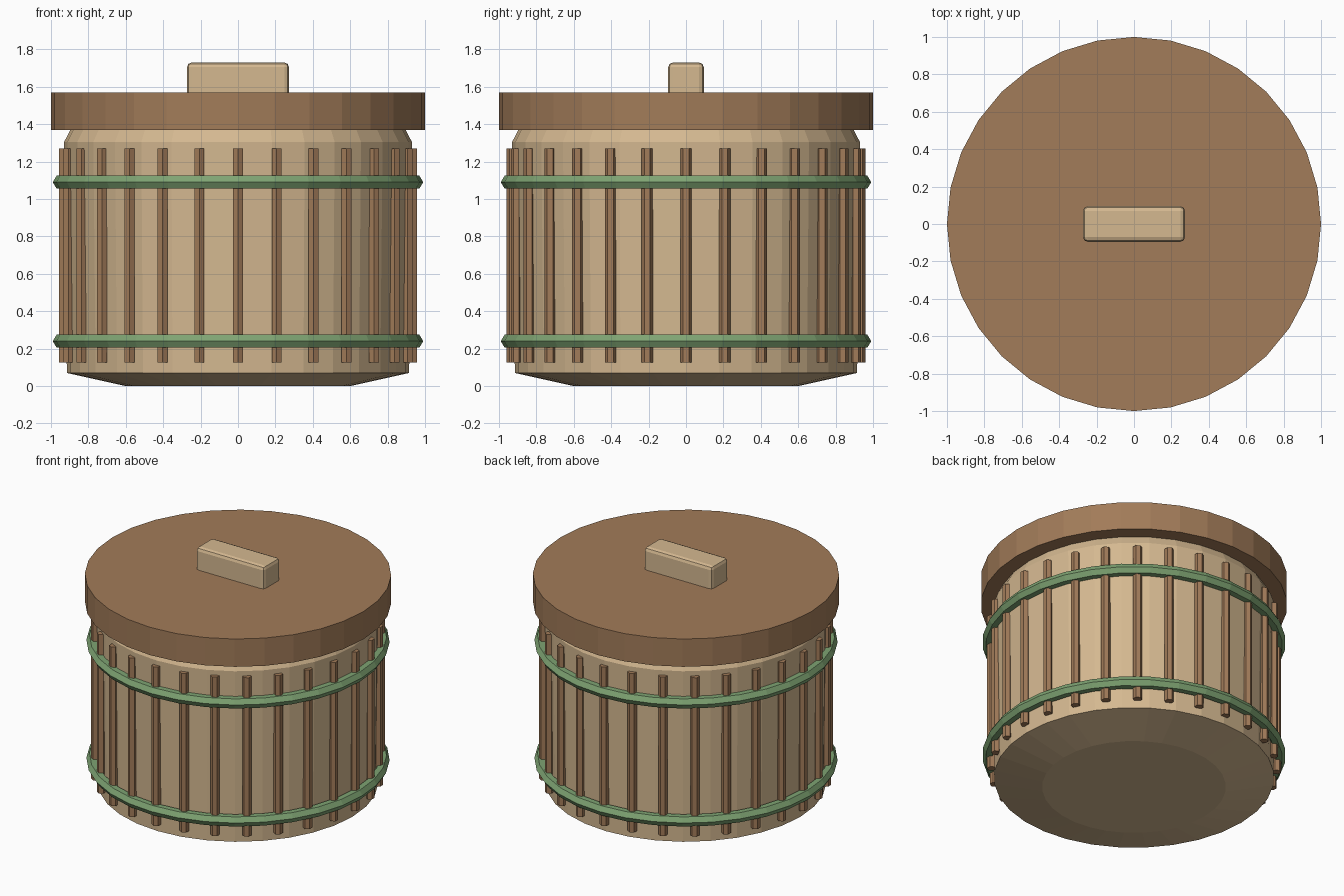
import bpy, bmesh, math

if "Cube" in bpy.data.objects:
    bpy.data.objects.remove(bpy.data.objects["Cube"])

def material(name, rgb):
    m = bpy.data.materials.new(name)
    m.diffuse_color = (*rgb, 1)
    m.use_nodes = True
    m.node_tree.nodes["Principled BSDF"].inputs["Base Color"].default_value = m.diffuse_color
    return m

tan = material("pale_wood", (0.66, 0.48, 0.28))
brown = material("brown_wood", (0.36, 0.20, 0.10))
green = material("green_band", (0.21, 0.37, 0.17))

def lathe(name, profile, mat, sides=32):
    """Closed solid of revolution from (radius, z) points, bottom to top."""
    bm = bmesh.new()
    loops = [[bm.verts.new((r * math.cos(2 * math.pi * i / sides),
                            r * math.sin(2 * math.pi * i / sides), z))
              for i in range(sides)] for r, z in profile]
    for a, b in zip(loops, loops[1:]):
        for i in range(sides):
            j = (i + 1) % sides
            bm.faces.new((a[i], a[j], b[j], b[i]))
    bm.faces.new(loops[0][::-1])
    bm.faces.new(loops[-1])
    me = bpy.data.meshes.new(name)
    bm.to_mesh(me)
    bm.free()
    me.materials.append(mat)
    ob = bpy.data.objects.new(name, me)
    bpy.context.collection.objects.link(ob)
    return ob

# Barrel body and lid
lathe("body", [(0.60, 0), (0.915, 0.07), (0.93, 1.305), (0.88, 1.40)], tan)
lathe("lid", [(1.0, 1.37), (1.0, 1.57)], brown)

# Lid handle with rounded edges
bpy.ops.mesh.primitive_cube_add(size=1, location=(0, 0, 1.635))
handle = bpy.context.object
handle.name = "handle"
handle.scale = (0.545, 0.19, 0.19)
bpy.ops.object.transform_apply(location=False, rotation=False, scale=True)
bev = handle.modifiers.new("rounding", 'BEVEL')
bev.width = 0.025
bev.segments = 2
handle.data.materials.append(tan)

# Two hexagonal-section hoops
for name, z in (("lower_hoop", 0.24), ("upper_hoop", 1.09)):
    bpy.ops.mesh.primitive_torus_add(major_radius=0.95, minor_radius=0.04,
                                     major_segments=32, minor_segments=6,
                                     location=(0, 0, z))
    hoop = bpy.context.object
    hoop.name = name
    hoop.data.materials.append(green)

# Ring of 28 upright slats
slat_mesh = None
for i in range(28):
    a = 2 * math.pi * i / 28
    loc = (0.93 * math.cos(a), 0.93 * math.sin(a), 0.6975)
    if slat_mesh is None:
        bpy.ops.mesh.primitive_cylinder_add(vertices=6, radius=0.03, depth=1.145, location=loc)
        slat = bpy.context.object
        slat_mesh = slat.data
        slat_mesh.materials.append(brown)
    else:
        slat = bpy.data.objects.new("slat", slat_mesh)
        slat.location = loc
        bpy.context.collection.objects.link(slat)
    slat.name = f"slat_{i + 1}"
